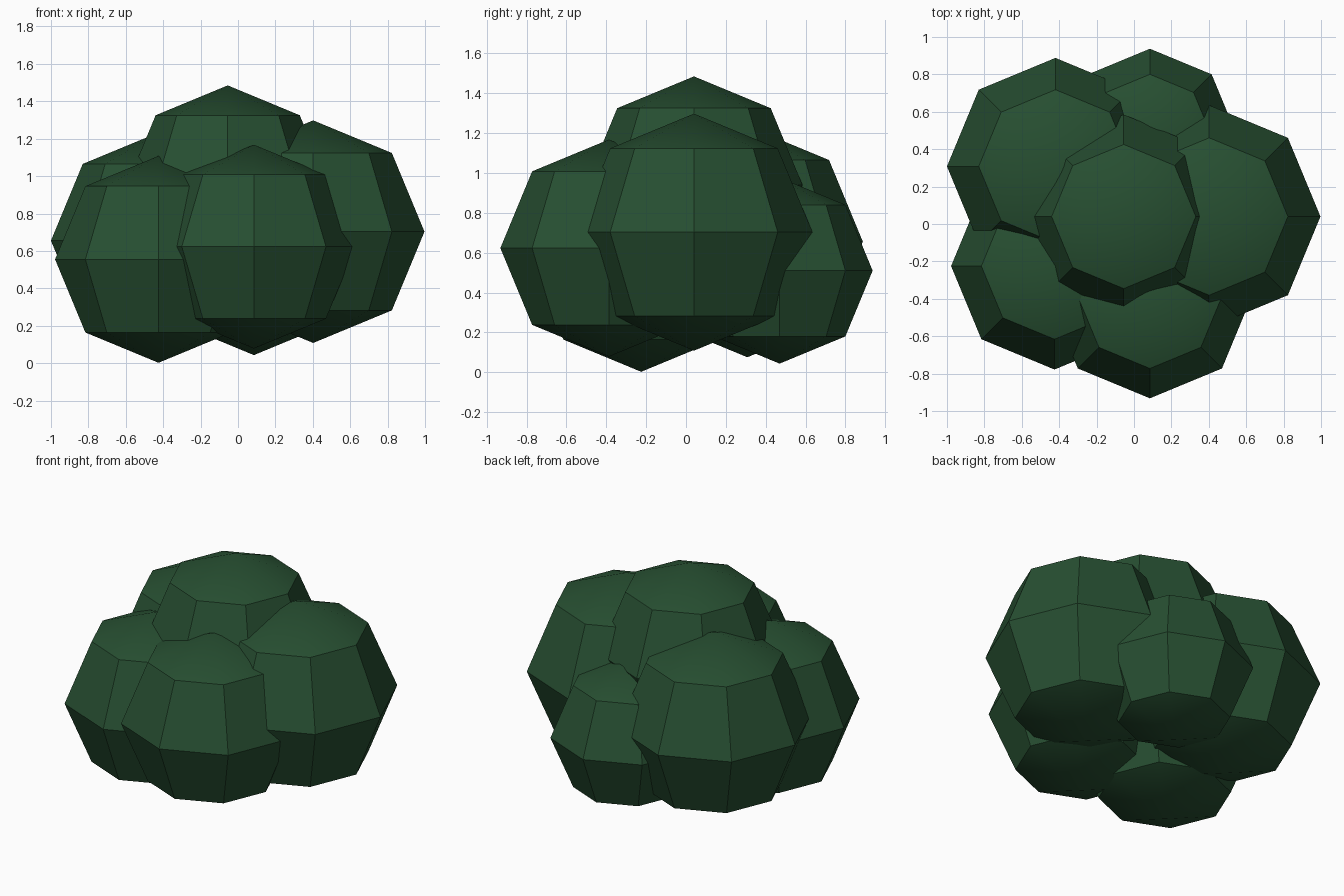
import bpy
import math

# Remove the default cube
cube = bpy.data.objects.get("Cube")
if cube:
    bpy.data.objects.remove(cube, do_unlink=True)

# Leaf colour
leaf = bpy.data.materials.new("dark_leaf_green")
leaf.use_nodes = True
GREEN = (0.020, 0.078, 0.031, 1.0)
leaf.diffuse_color = GREEN
bsdf = leaf.node_tree.nodes["Principled BSDF"]
bsdf.inputs["Base Color"].default_value = GREEN
bsdf.inputs["Roughness"].default_value = 0.9


def leaf_clump(name, centre, radius):
    """Low-poly ball with eight sides and four bands, softly shaded caps."""
    bpy.ops.mesh.primitive_uv_sphere_add(
        segments=8, ring_count=4, radius=radius, location=centre)
    clump = bpy.context.object
    clump.name = clump.data.name = name
    clump.data.materials.append(leaf)
    bpy.ops.object.shade_smooth_by_angle(angle=math.radians(30))


# Overlapping clumps of the bush
leaf_clump("top_clump", (-0.055, 0.04, 0.94), 0.545)
leaf_clump("front_clump", (0.085, -0.387, 0.623), 0.545)
leaf_clump("back_clump", (0.085, 0.47, 0.51), 0.467)
leaf_clump("left_clump", (0.402, 0.04, 0.703), 0.595)
leaf_clump("right_front_clump", (-0.425, -0.225, 0.555), 0.553)
leaf_clump("right_back_clump", (-0.42, 0.308, 0.655), 0.58)
